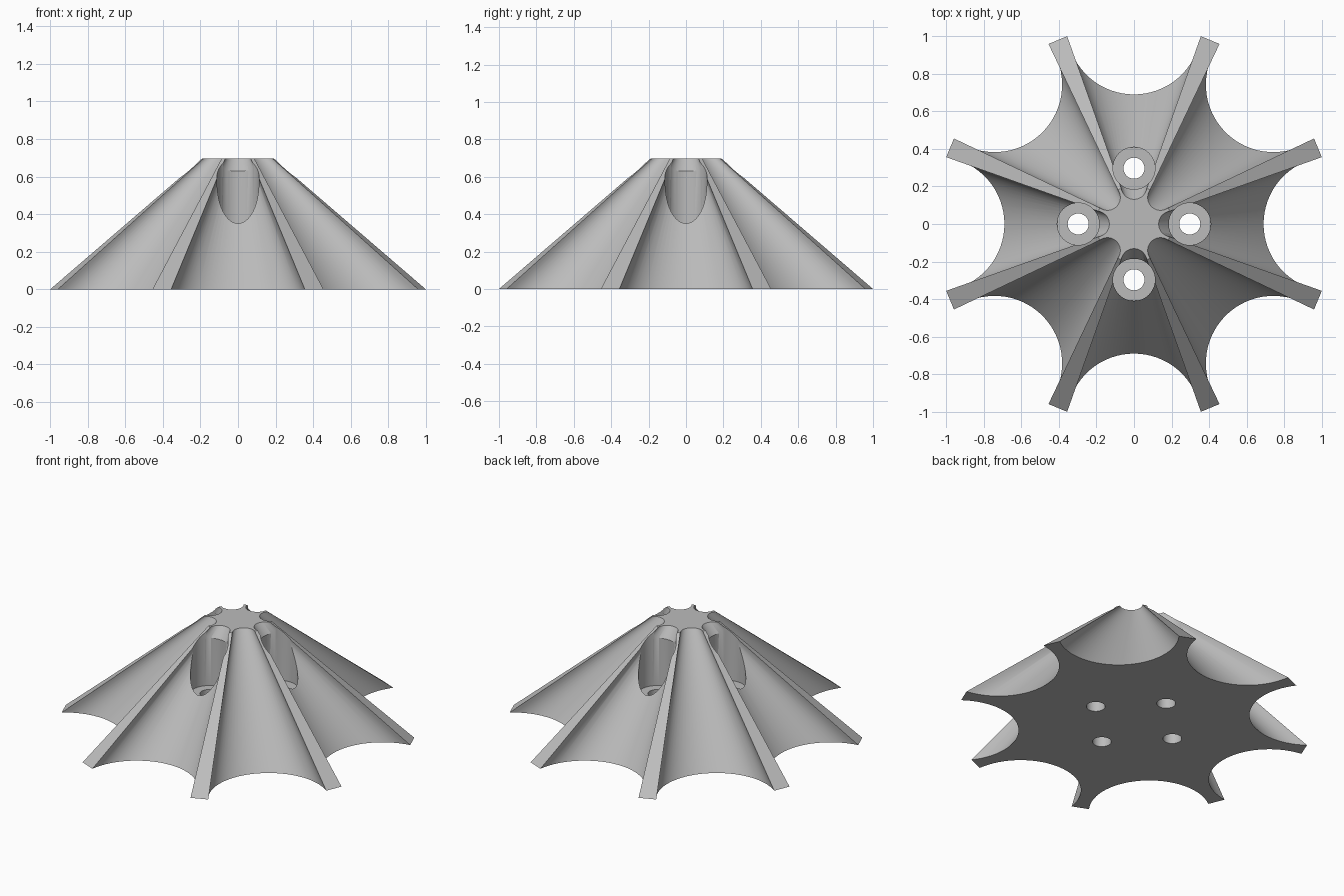
import bpy
import bmesh
from math import pi, atan2, cos, sin, radians
from mathutils import Matrix, Vector

cube = bpy.data.objects.get("Cube")
if cube:
    bpy.data.objects.remove(cube, do_unlink=True)

HEIGHT, TOP_SCALE = 0.697, 0.19
GROOVE_DIST, GROOVE_RADIUS = 1.049, 0.359   # groove circle at the base
RIB_CORNER = Vector((1.0, 0.356))           # outer corner of a rib foot
ARC_STEPS, GROOVES = 32, 8

grey = bpy.data.materials.new("plain grey")
grey.use_nodes = True
colour = (0.5, 0.5, 0.5, 1)
grey.diffuse_color = colour
grey.node_tree.nodes["Principled BSDF"].inputs["Base Color"].default_value = colour


def make_object(name, bm):
    mesh = bpy.data.meshes.new(name)
    bmesh.ops.recalc_face_normals(bm, faces=bm.faces)
    bm.to_mesh(mesh)
    bm.free()
    obj = bpy.data.objects.new(name, mesh)
    bpy.context.collection.objects.link(obj)
    mesh.materials.append(grey)
    return obj


def base_outline():
    """Eight scalloped arcs; the gaps between them are the flat rib feet."""
    start = atan2(RIB_CORNER.y, RIB_CORNER.x - GROOVE_DIST)
    points = []
    for k in range(GROOVES):
        turn = Matrix.Rotation(k * 2 * pi / GROOVES, 2)
        for i in range(ARC_STEPS + 1):
            a = -start + (2 * start - 2 * pi) * i / ARC_STEPS
            # walk the inner side of the circle from the -y to the +y corner
            p = Vector((GROOVE_DIST + GROOVE_RADIUS * cos(a), GROOVE_RADIUS * sin(a)))
            if i == 0:
                p = Vector((RIB_CORNER.x, -RIB_CORNER.y))
            elif i == ARC_STEPS:
                p = RIB_CORNER.copy()
            else:
                a = -start - (2 * pi - 2 * start) * i / ARC_STEPS
                p = Vector((GROOVE_DIST + GROOVE_RADIUS * cos(a), GROOVE_RADIUS * sin(a)))
            points.append(turn @ p)
    return points


def cylinder(name, radius, low, high):
    """Four upright cutters, one in every second groove."""
    bm = bmesh.new()
    for k in range(4):
        place = Matrix.Rotation(k * pi / 2, 4, 'Z') @ Matrix.Translation((0.297, 0, (low + high) / 2))
        bmesh.ops.create_cone(bm, cap_ends=True, segments=48, radius1=radius,
                              radius2=radius, depth=high - low, matrix=place)
    obj = make_object(name, bm)
    obj.hide_render = True
    return obj


# Fluted body: the outline lofted up to a smaller copy of itself
bm = bmesh.new()
outline = base_outline()
lower = [bm.verts.new((p.x, p.y, 0)) for p in outline]
upper = [bm.verts.new((p.x * TOP_SCALE, p.y * TOP_SCALE, HEIGHT)) for p in outline]
bm.faces.new(lower[::-1])
bm.faces.new(upper)
for i in range(len(lower)):
    j = (i + 1) % len(lower)
    bm.faces.new((lower[i], lower[j], upper[j], upper[i]))
body = make_object("fluted_base", bm)

# Screw recesses and through holes
cutters = [cylinder("recess_cutter", 0.112, 0.32, 1.0),
           cylinder("hole_cutter", 0.056, -0.2, 0.6)]
bpy.context.view_layer.objects.active = body
body.select_set(True)
for cutter in cutters:
    mod = body.modifiers.new(cutter.name, 'BOOLEAN')
    mod.operation = 'DIFFERENCE'
    mod.solver = 'EXACT'
    mod.object = cutter
    bpy.ops.object.modifier_apply(modifier=mod.name)
for cutter in cutters:
    bpy.data.objects.remove(cutter, do_unlink=True)

bpy.ops.object.shade_smooth_by_angle(angle=radians(30))
